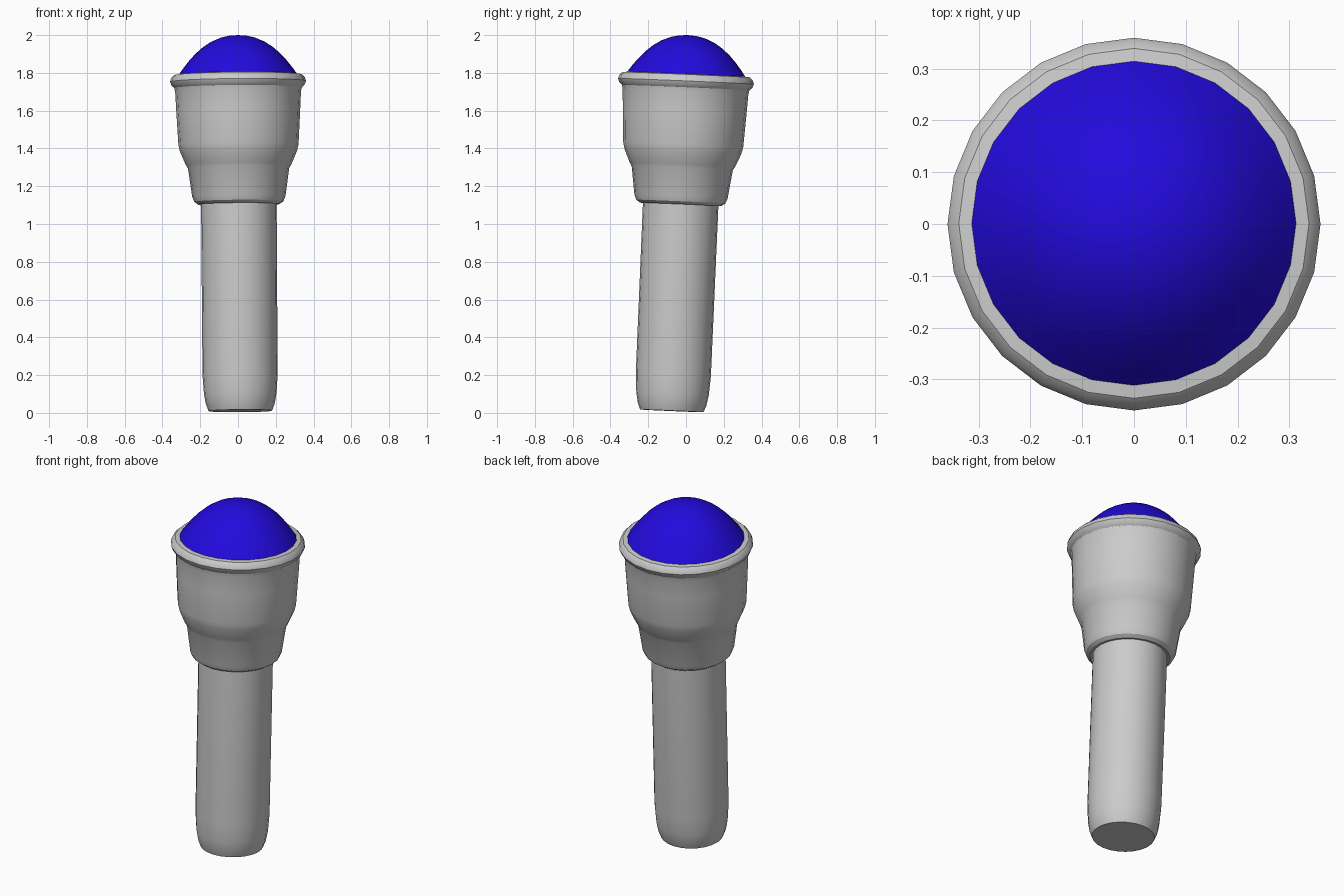
import bpy, bmesh, math
from mathutils import Matrix, Vector

if "Cube" in bpy.data.objects:
    bpy.data.objects.remove(bpy.data.objects["Cube"])

SIDES = 24
PIVOT = Vector((0, 0.001, 1.76))
# The whole torch leans slightly backwards
TILT = (Matrix.Translation(PIVOT) @ Matrix.Rotation(-0.043, 4, 'X')
        @ Matrix.Rotation(-0.007, 4, 'Y') @ Matrix.Translation(-PIVOT))


def lathe(name, profile, angle, color=None):
    """Spin a (radius, height) profile around the tilted axis."""
    bm = bmesh.new()
    verts = [bm.verts.new((r, 0, z)) for r, z in profile]
    edges = [bm.edges.new(pair) for pair in zip(verts, verts[1:])]
    bmesh.ops.spin(bm, geom=verts + edges, cent=(0, 0, 0), axis=(0, 0, 1),
                   angle=math.tau, steps=SIDES, use_duplicate=False)
    bmesh.ops.remove_doubles(bm, verts=bm.verts, dist=1e-4)
    bmesh.ops.recalc_face_normals(bm, faces=bm.faces)
    bm.transform(TILT)
    mesh = bpy.data.meshes.new(name)
    bm.to_mesh(mesh)
    bm.free()
    obj = bpy.data.objects.new(name, mesh)
    bpy.context.collection.objects.link(obj)
    if color:
        mat = bpy.data.materials.new(name + "_blue")
        mat.diffuse_color = color
        mat.use_nodes = True
        mat.node_tree.nodes["Principled BSDF"].inputs["Base Color"].default_value = mat.diffuse_color
        mesh.materials.append(mat)
    bpy.ops.object.select_all(action='DESELECT')
    obj.select_set(True)
    bpy.context.view_layer.objects.active = obj
    bpy.ops.object.shade_smooth_by_angle(angle=math.radians(angle))
    return obj


# Handle with rounded, flat-ended base, stepped head and rolled rim
lathe("torch_body", [
    (0, 0.009), (0.168, 0.009), (0.182, 0.045), (0.192, 0.10), (0.199, 0.20),
    (0.2, 1.105), (0.215, 1.103), (0.236, 1.118), (0.247, 1.145),
    (0.268, 1.295), (0.28, 1.315), (0.31, 1.385), (0.318, 1.42),
    (0.328, 1.60), (0.333, 1.70), (0.338, 1.722), (0.352, 1.735),
    (0.36, 1.755), (0.354, 1.775), (0.338, 1.79), (0.313, 1.793),
], 32)

# Domed lens
lathe("lens", [
    (0.313, 1.793), (0.288, 1.828), (0.258, 1.866), (0.225, 1.902),
    (0.185, 1.937), (0.14, 1.966), (0.09, 1.987), (0.045, 1.997), (0, 2.0),
], 60, (0.016, 0.003, 0.72, 1))
